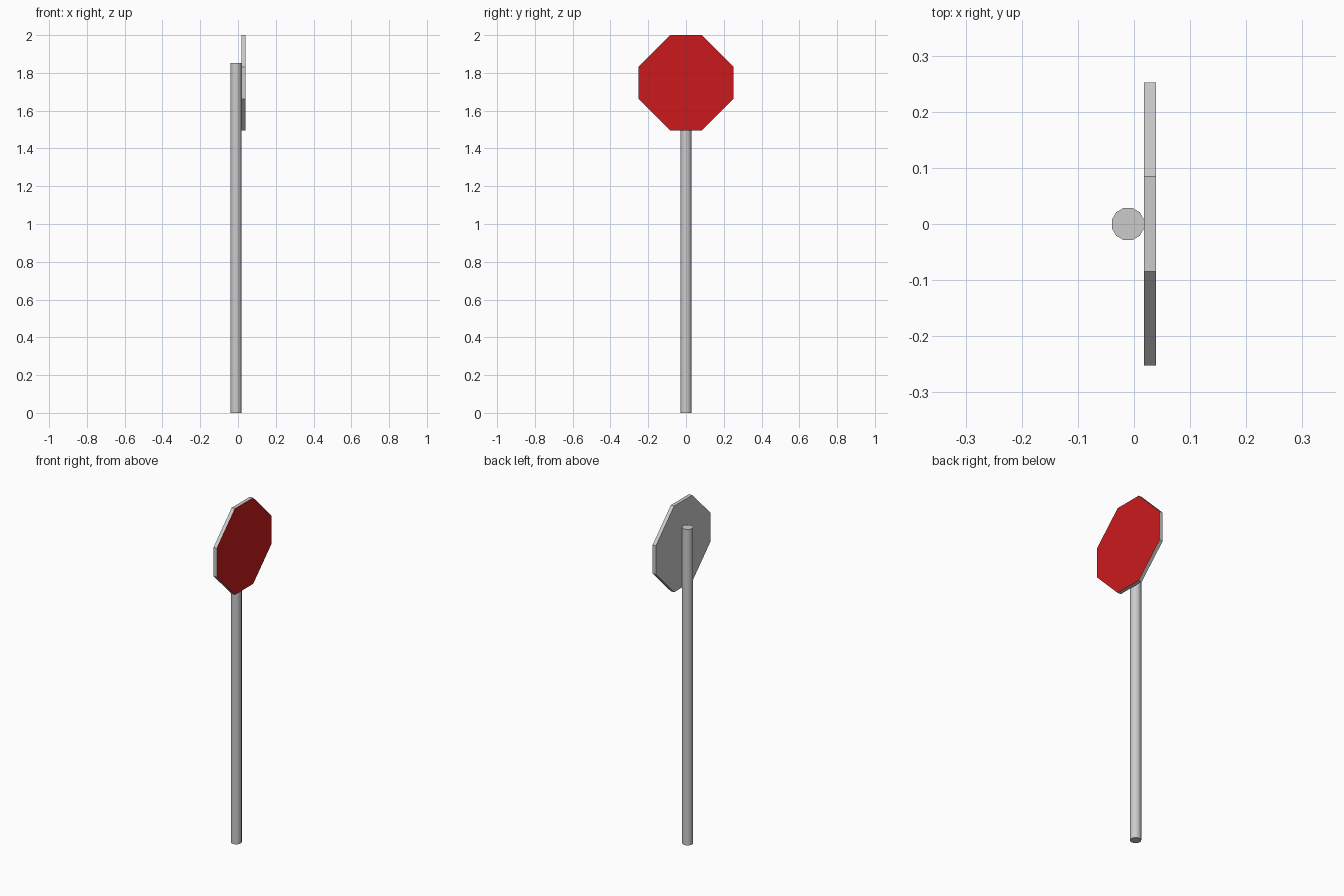
import bpy, bmesh, math

if "Cube" in bpy.data.objects:
    bpy.data.objects.remove(bpy.data.objects["Cube"])

# Round post: 12 sides, flats facing the axes
bpy.ops.mesh.primitive_cylinder_add(vertices=12, radius=0.0297, depth=1.852,
                                    location=(-0.0107, 0, 0.926),
                                    rotation=(0, 0, math.radians(15)))
post = bpy.context.object
post.name = "post"
bpy.ops.object.shade_smooth_by_angle(angle=math.radians(40))

# Octagonal plate: extrude the profile along +x from the post
half, flat, mid_z = 0.2525, 0.0845, 1.7475
x_back, x_front = 0.018, 0.0393
profile = [(half, -flat), (half, flat), (flat, half), (-flat, half),
           (-half, flat), (-half, -flat), (-flat, -half), (flat, -half)]
bm = bmesh.new()
back = [bm.verts.new((x_back, y, mid_z + z)) for y, z in profile]
front = [bm.verts.new((x_front, y, mid_z + z)) for y, z in profile]
bm.faces.new(back[::-1])
face = bm.faces.new(front)
face.material_index = 1
for i in range(8):
    j = (i + 1) % 8
    bm.faces.new((back[i], back[j], front[j], front[i]))
bmesh.ops.recalc_face_normals(bm, faces=bm.faces)
mesh = bpy.data.meshes.new("sign_plate")
bm.to_mesh(mesh)
bm.free()

# Grey back and rim, red front face
grey = bpy.data.materials.new("plain_grey")
red = bpy.data.materials.new("red_face")
red.diffuse_color = (0.6, 0.01, 0.012, 1)
red.use_nodes = True
red.node_tree.nodes["Principled BSDF"].inputs["Base Color"].default_value = red.diffuse_color
mesh.materials.append(grey)
mesh.materials.append(red)
plate = bpy.data.objects.new("sign_plate", mesh)
bpy.context.collection.objects.link(plate)
